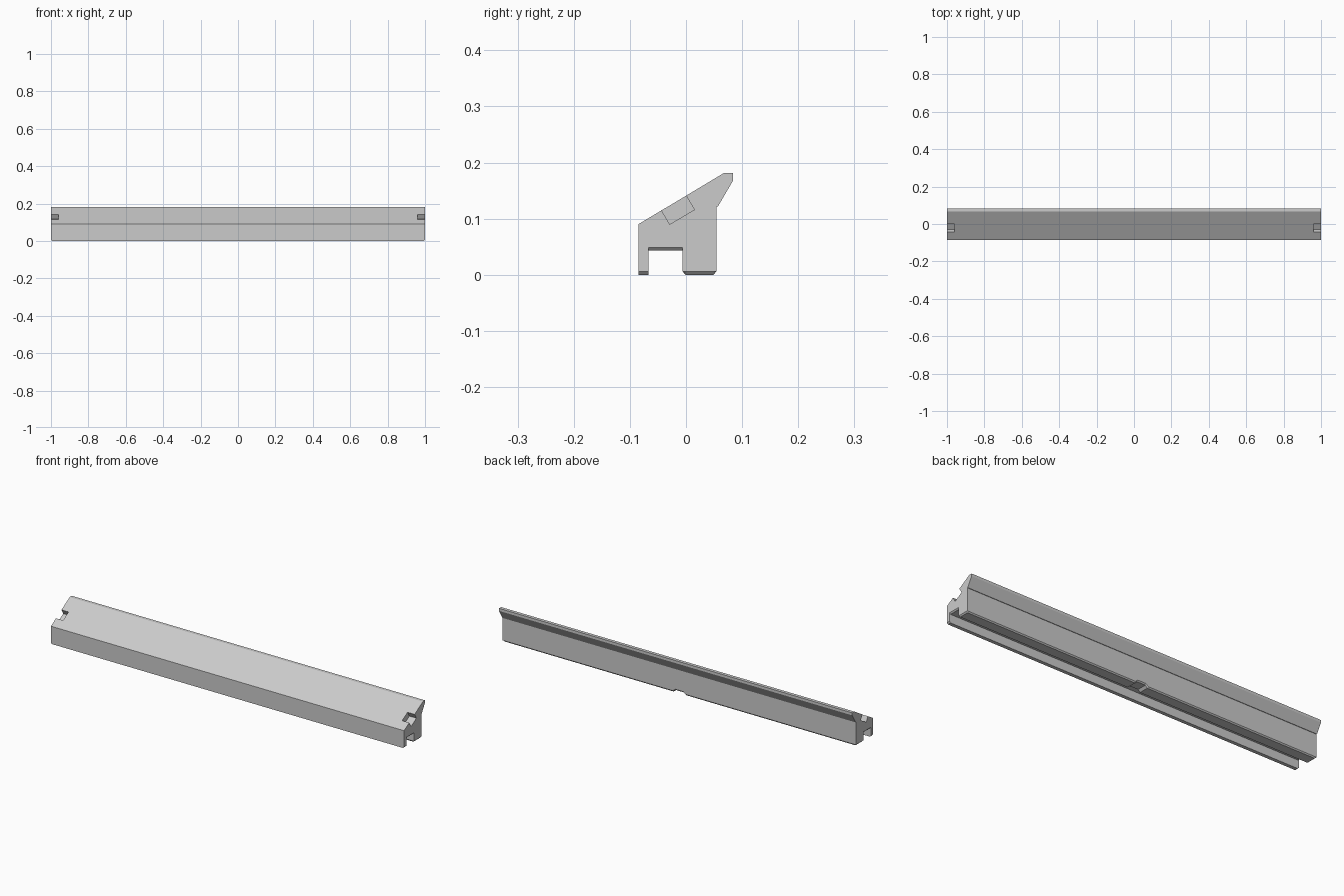
import bpy, bmesh

cube = bpy.data.objects.get("Cube")
if cube:
    bpy.data.objects.remove(cube, do_unlink=True)

grey = bpy.data.materials.new("light_grey")
grey.use_nodes = True
colour = (0.6, 0.6, 0.6, 1)
grey.diffuse_color = colour
grey.node_tree.nodes["Principled BSDF"].inputs["Base Color"].default_value = colour


def loft(name, sections):
    """Join (x, [(y, z), ...]) sections into a closed solid."""
    bm = bmesh.new()
    rings = [[bm.verts.new((x, y, z)) for y, z in pts] for x, pts in sections]
    n = len(rings[0])
    for a, b in zip(rings, rings[1:]):
        for i in range(n):
            j = (i + 1) % n
            bm.faces.new((a[i], a[j], b[j], b[i]))
    bm.faces.new(rings[0])
    bm.faces.new(rings[-1])
    bmesh.ops.recalc_face_normals(bm, faces=bm.faces)
    bmesh.ops.dissolve_limit(bm, angle_limit=0.01, verts=bm.verts, edges=bm.edges)
    mesh = bpy.data.meshes.new(name)
    bm.to_mesh(mesh)
    bm.free()
    mesh.materials.append(grey)
    ob = bpy.data.objects.new(name, mesh)
    bpy.context.collection.objects.link(ob)
    return ob


C = 0.006  # chamfer size


def profile(end=0.0, lift=0.0):
    """Rail cross-section; end raises the undersides, lift the rear foot."""
    foot = max(end, lift)
    side = C + lift
    return [
        (-0.085, end), (-0.085, 0.09), (0.067, 0.181), (0.084, 0.181),
        (0.084, 0.168), (0.057, 0.122), (0.054, 0.122),
        (0.054, side), (0.049, foot), (-0.001, foot), (-0.006, side),
        (-0.006, 0.043 + end), (-0.067, 0.043 + end), (-0.067, end),
    ]


# Sloped rail with chamfered ends and a shallow relief in the rear foot
half = [(1.0, profile(end=C)), (1 - C, profile()),
        (0.035, profile()), (0.024, profile(lift=0.011))]
rail = loft("sloped_rail", [(-x, p) for x, p in half] + half[::-1])

# Slots cut into the slope at both ends
slot = [(-0.029, 0.09), (0.015, 0.116), (-0.015, 0.167), (-0.059, 0.141)]
for side, label in ((1, "left"), (-1, "right")):
    cutter = loft(label + "_slot_cutter", [(side * 0.96, slot), (side * 1.05, slot)])
    cutter.hide_render = True
    cutter.hide_viewport = True
    cutter.display_type = 'WIRE'
    mod = rail.modifiers.new(label + "_slot", 'BOOLEAN')
    mod.operation = 'DIFFERENCE'
    mod.solver = 'EXACT'
    mod.object = cutter
